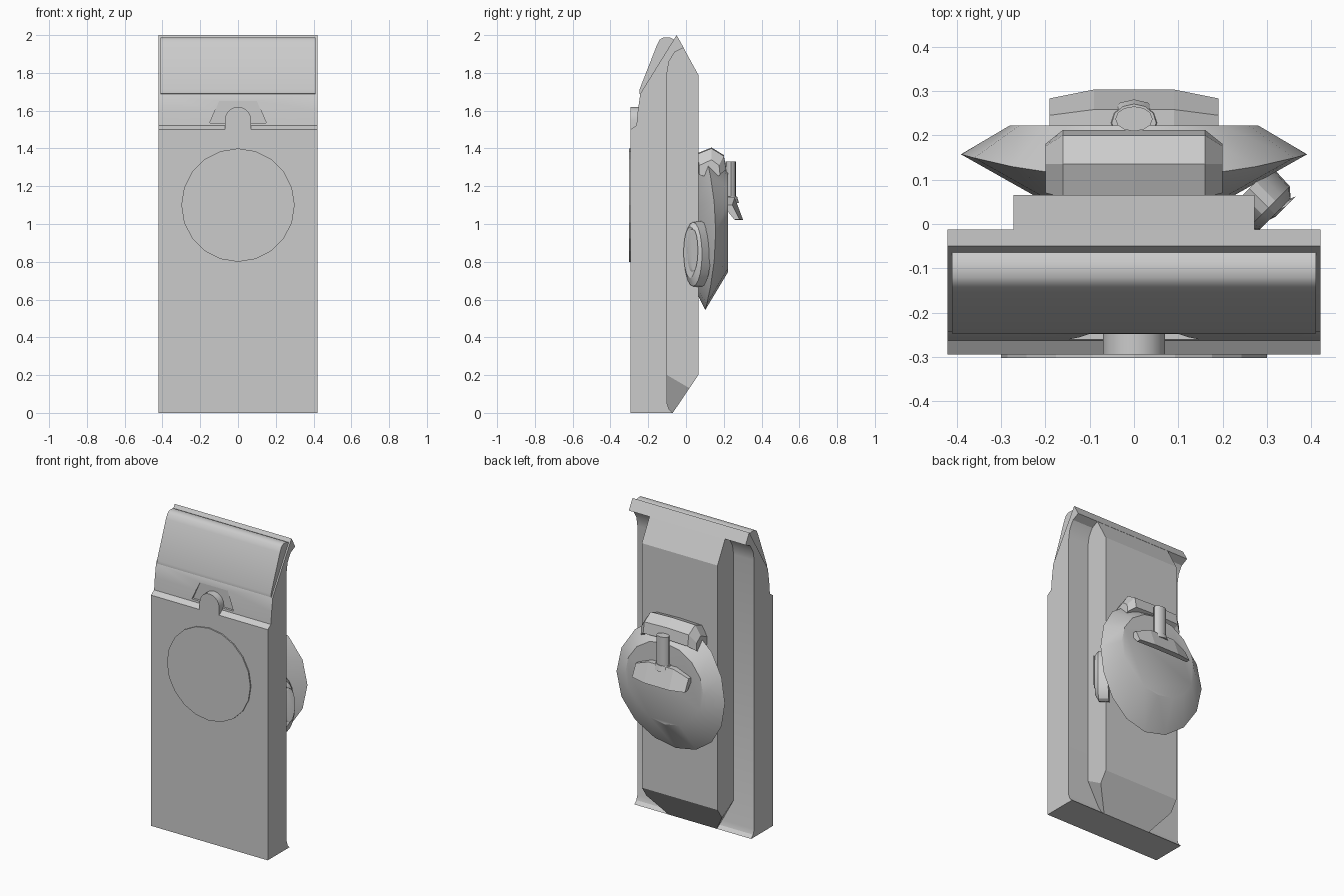
import bpy, bmesh, math
from mathutils import Vector

if "Cube" in bpy.data.objects:
    bpy.data.objects.remove(bpy.data.objects["Cube"])


def finish(name, bm, smooth=None):
    bmesh.ops.recalc_face_normals(bm, faces=bm.faces)
    me = bpy.data.meshes.new(name)
    bm.to_mesh(me)
    bm.free()
    ob = bpy.data.objects.new(name, me)
    bpy.context.collection.objects.link(ob)
    if smooth:
        bpy.ops.object.select_all(action='DESELECT')
        bpy.context.view_layer.objects.active = ob
        ob.select_set(True)
        bpy.ops.object.shade_smooth_by_angle(angle=math.radians(smooth))
    return ob


def loft_bm(rings):
    """Skin a list of equal-length point rings and cap both ends."""
    bm = bmesh.new()
    vs = [[bm.verts.new(p) for p in r] for r in rings]
    n = len(vs[0])
    for a, b in zip(vs, vs[1:]):
        for i in range(n):
            j = (i + 1) % n
            bm.faces.new((a[i], a[j], b[j], b[i]))
    bm.faces.new(vs[0])
    bm.faces.new(vs[-1])
    return bm


def prism_x(profile, stations):
    """Extrude a (y, z) profile through x stations."""
    return loft_bm([[(x, y, z) for y, z in profile] for x in stations])


def prism_y(profile, y0, y1):
    """Extrude an (x, z) profile from y0 to y1."""
    return loft_bm([[(x, y, z) for x, z in profile] for y in (y0, y1)])


def cut(bm, point, normal):
    """Slice off everything on the normal side and close the hole."""
    geom = bm.verts[:] + bm.edges[:] + bm.faces[:]
    r = bmesh.ops.bisect_plane(bm, geom=geom, plane_co=point, plane_no=normal, clear_outer=True)
    edges = [e for e in r['geom_cut'] if isinstance(e, bmesh.types.BMEdge)]
    bmesh.ops.edgeloop_fill(bm, edges=edges)


def ellipse(c, u, v, n):
    c, u, v = Vector(c), Vector(u), Vector(v)
    return [c + u * math.cos(math.tau * i / n) + v * math.sin(math.tau * i / n)
            for i in range(n)]


# Front slab with stepped brow and flared top and bottom lips
slab = finish("front_slab", prism_x([
    (-.294, 0), (-.07, 0), (-.09, .02), (-.1, .05), (-.1, 1.8), (-.09, 1.86), (-.06, 1.91),
    (-.012, 1.933), (-.05, 2), (-.242, 1.69), (-.255, 1.6), (-.262, 1.522),
    (-.294, 1.5)], (-.42, .42)), 25)

# Shallow recess around the tab
cutter = finish("recess_cutter", prism_y(
    [(-.15, 1.535), (.15, 1.535), (.1, 1.65), (-.1, 1.65)], -.4, -.246))
cutter.hide_render = True
cutter.hide_viewport = True
mod = slab.modifiers.new("recess", 'BOOLEAN')
mod.operation = 'DIFFERENCE'
mod.solver = 'EXACT'
mod.object = cutter

# Rear ridge with clipped lower corners
bm = prism_x([(-.11, 0), (-.07, 0), (.065, .2), (.065, 1.79), (-.05, 2), (-.11, 1.905)], (-.272, .272))
for s in (-1, 1):
    cut(bm, (s * .272, -.1, .2), (s * .022, -.007, -.012))
finish("rear_ridge", bm)

# Sloped brow panel
finish("brow_panel", prism_x([
    (-.235, 1.685), (-.247, 1.69), (-.247, 1.71), (-.155, 1.945), (-.14, 1.975), (-.12, 1.988),
    (-.085, 1.988), (-.06, 1.975)], (-.41, .41)), 40)

# Rounded tab and large front disc
tab = [(-.07, 1.48)] + [(.07 * math.cos(a), 1.55 + .07 * math.sin(a))
                        for a in (math.pi * (1 - i / 10) for i in range(11))] + [(.07, 1.48)]
finish("front_tab", prism_y(tab, -.294, -.22), 30)
finish("front_disc", loft_bm([ellipse((0, y, 1.1), (.3, 0, 0), (0, 0, .3), 20)
                              for y in (-.28, -.302)]))

# Rear dome with a rim that bends toward the ridge at top and bottom
N = 16
rim = ellipse((0, 0, .96), (.39, 0, 0), (0, 0, .415), N)
for p in rim:
    p.y = .157 - .055 * ((p.z - .96) / .415) ** 2
finish("rear_dome", loft_bm([
    ellipse((0, .05, .97), (.2, 0, 0), (0, 0, .32), N), rim,
    ellipse((0, .222, 1.01), (.28, 0, 0), (0, 0, .265), N)]), 30)

# Bracket over the dome, tapered at both ends
mid = [(.06, 1.37), (.135, 1.4), (.2, 1.36), (.212, 1.29), (.15, 1.26), (.06, 1.29)]
end = [(.07, 1.31), (.135, 1.34), (.175, 1.31), (.18, 1.26), (.15, 1.24), (.07, 1.26)]
finish("dome_bracket", loft_bm([[(x, y, z) for y, z in prof] for x, prof in
                                ((-.2, end), (-.16, mid), (0, [(y, z + .005) for y, z in mid]),
                                 (.16, mid), (.2, end))]))

# Upright pin and its collar
finish("latch_pin", loft_bm([ellipse((0, .237, z), (.042, 0, 0), (0, .028, 0), 12)
                             for z in (1.1, 1.33)]), 40)
finish("pin_collar", loft_bm([ellipse((0, .228, z), (r, 0, 0), (0, r * .85, 0), 12)
                              for z, r in ((1.11, .062), (1.145, .05))]), 40)

# Flared latch plate
mid = [(.21, 1.14), (.258, 1.14), (.303, 1.02), (.265, 1.02), (.21, 1.1)]
side = [(.21, 1.1), (.245, 1.1), (.283, 1.025), (.255, 1.025), (.21, 1.08)]
finish("latch_plate", loft_bm([[(x, y, z) for y, z in prof] for x, prof in
                               ((-.19, side), (-.09, mid), (.09, mid), (.19, side))]))

# Slanted side knob tucked under the dome
finish("side_knob", loft_bm([
    ellipse(c, (h, h, 0), (0, 0, v), 20) for c, h, v in
    (((.26, .08, .84), .05, .175), ((.303, .037, .84), .048, .17), ((.318, .022, .85), .035, .135),
     ((.322, .03, .86), .024, .112), ((.343, .04, .86), .023, .11))]), 25)
